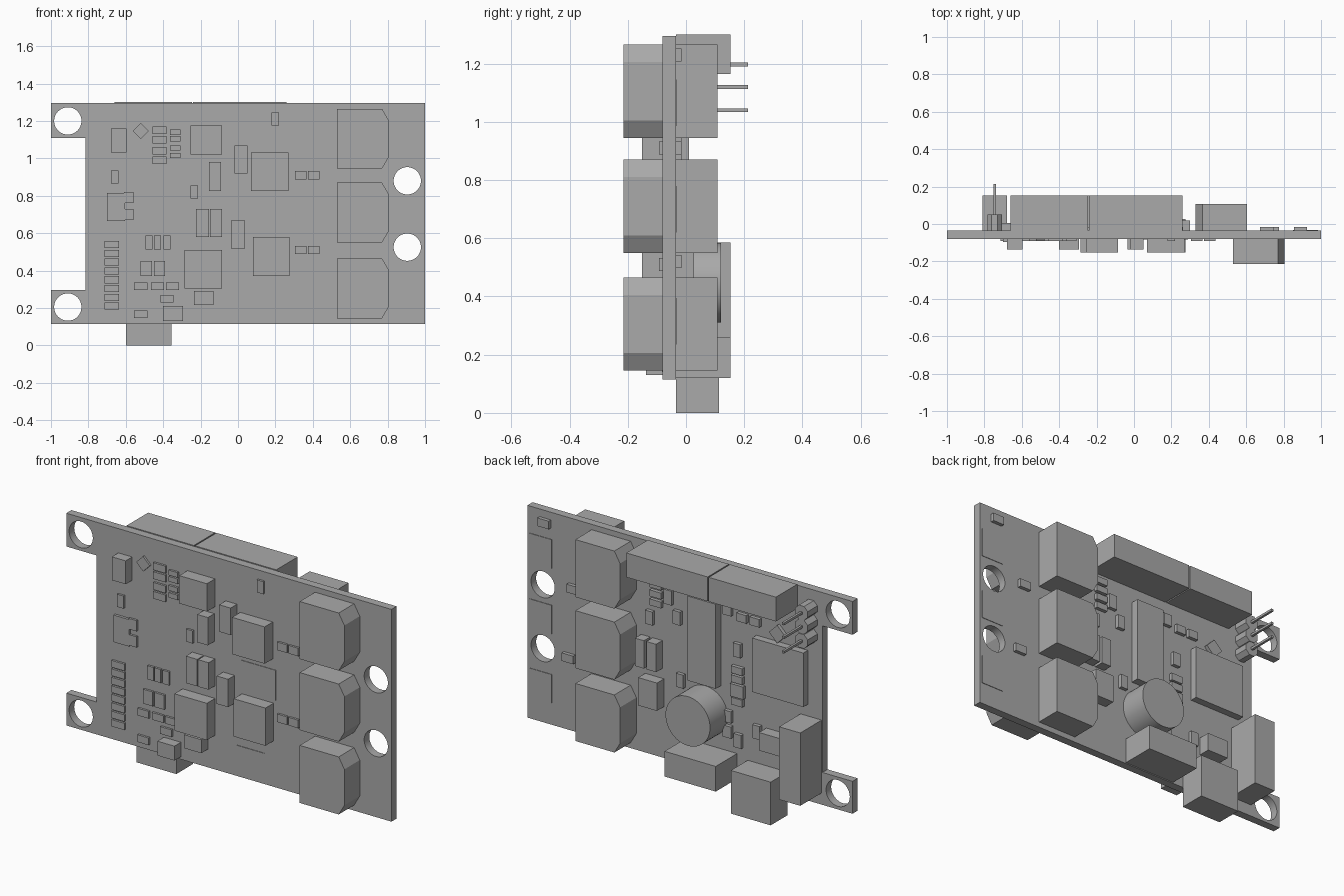
import bpy
import bmesh
from math import cos, sin, pi

default_cube = bpy.data.objects.get("Cube")
if default_cube:
    bpy.data.objects.remove(default_cube, do_unlink=True)

grey = bpy.data.materials.new("plain grey")
grey.use_nodes = True
grey.diffuse_color = (0.4, 0.4, 0.4, 1)
grey.node_tree.nodes["Principled BSDF"].inputs["Base Color"].default_value = grey.diffuse_color

FRONT, BACK = -0.08, -0.035   # the two faces of the circuit board


def rectangle(left, right, bottom, top):
    return [(left, bottom), (right, bottom), (right, top), (left, top)]


def centred(x, z, width, height):
    return rectangle(x - width / 2, x + width / 2, z - height / 2, z + height / 2)


def ring(x, z, radius, sides, turn=0.0):
    angles = [turn + 2 * pi * i / sides for i in range(sides)]
    return [(x + radius * cos(a), z + radius * sin(a)) for a in angles]


def prisms(name, outlines, start, end):
    """One object of upright outlines extruded from y=start to y=end."""
    bm = bmesh.new()
    for outline in outlines:
        face = bm.faces.new([bm.verts.new((x, start, z)) for x, z in outline])
        extruded = bmesh.ops.extrude_face_region(bm, geom=[face])["geom"]
        moved = [v for v in extruded if isinstance(v, bmesh.types.BMVert)]
        bmesh.ops.translate(bm, verts=moved, vec=(0, end - start, 0))
    bmesh.ops.recalc_face_normals(bm, faces=bm.faces)
    mesh = bpy.data.meshes.new(name)
    bm.to_mesh(mesh)
    bm.free()
    mesh.materials.append(grey)
    obj = bpy.data.objects.new(name, mesh)
    bpy.context.collection.objects.link(obj)
    return obj


def smooth(obj):
    bpy.ops.object.select_all(action="DESELECT")
    obj.select_set(True)
    bpy.context.view_layer.objects.active = obj
    bpy.ops.object.shade_smooth_by_angle()


def grid(xs, zs, width, height):
    return [centred(x, z, width, height) for x in xs for z in zs]


# Circuit board: notched outline with four mounting holes
curve = bpy.data.curves.new("circuit_board", "CURVE")
curve.dimensions = "2D"
curve.fill_mode = "BOTH"
curve.extrude = (BACK - FRONT) / 2
bottom, top, notch = 0.115, 1.295, -0.815
board_loops = [[(-1, bottom), (1, bottom), (1, top), (-1, top), (-1, 1.11),
                (notch, 1.11), (notch, 0.295), (-1, 0.295)]]
for hole in ((-0.91, 1.2), (-0.91, 0.205), (0.905, 0.88), (0.905, 0.525)):
    board_loops.append(ring(*hole, 0.073, 48))
for loop in board_loops:
    spline = curve.splines.new("POLY")
    spline.points.add(len(loop) - 1)
    for point, (x, z) in zip(spline.points, loop):
        point.co = (x, z, 0, 1)
    spline.use_cyclic_u = True
board = bpy.data.objects.new("circuit_board", curve)
bpy.context.collection.objects.link(board)
bpy.ops.object.select_all(action="DESELECT")
board.select_set(True)
bpy.context.view_layer.objects.active = board
board.location.y = (FRONT + BACK) / 2
board.rotation_euler.x = pi / 2
bpy.ops.object.convert(target="MESH")
board = bpy.context.object
board.data.materials.clear()
board.data.materials.append(grey)
smooth(board)

# Three chamfered inductors on each face
for level, z in zip(("lower", "middle", "upper"), (0.145, 0.55, 0.945)):
    for side, flat, tip, start, end in (("front", 0.53, 0.805, FRONT, -0.215),
                                        ("back", 0.605, 0.33, BACK, 0.108)):
        shoulder = tip - 0.035 if tip > flat else tip + 0.035
        prisms(f"{side}_inductor_{level}",
               [[(flat, z), (shoulder, z), (tip, z + 0.06), (tip, z + 0.26),
                 (shoulder, z + 0.32), (flat, z + 0.32)]], start, end)

# Front face: chips and tall capacitors
prisms("front_power_chips", [rectangle(-0.255, -0.085, 1.02, 1.175),
                             rectangle(0.07, 0.27, 0.825, 1.03),
                             rectangle(0.08, 0.275, 0.37, 0.58),
                             rectangle(-0.285, -0.085, 0.305, 0.51)], FRONT, -0.152)
prisms("front_capacitors", [rectangle(-0.155, -0.09, 0.825, 0.98),
                            rectangle(-0.02, 0.05, 0.92, 1.07),
                            rectangle(-0.225, -0.155, 0.58, 0.73),
                            rectangle(-0.15, -0.085, 0.58, 0.73),
                            rectangle(-0.035, 0.035, 0.515, 0.67),
                            rectangle(-0.235, -0.13, 0.215, 0.29),
                            rectangle(-0.4, -0.295, 0.13, 0.21),
                            rectangle(-0.68, -0.595, 1.03, 1.16)], FRONT, -0.137)
prisms("front_flat_chip", [rectangle(-0.7, -0.605, 0.665, 0.815)], FRONT, -0.095)
prisms("front_copper_pads", [rectangle(0.08, 0.29, 0.6, 0.767),
                             rectangle(0.05, 0.22, 0.14, 0.287)], FRONT, FRONT - 0.003)

# Front face: small flat parts in rows and columns
front_small = grid([-0.675], [0.21 + 0.047 * i for i in range(8)], 0.08, 0.038)
front_small += grid([-0.42], [0.99, 1.04, 1.1, 1.15], 0.075, 0.04)
front_small += grid([-0.335], [1.015, 1.055, 1.105, 1.14], 0.055, 0.028)
front_small += grid([-0.475, -0.43, -0.38], [0.55], 0.038, 0.075)
front_small += grid([-0.49, -0.42], [0.41], 0.06, 0.08)
front_small += grid([-0.52, -0.43, -0.35], [0.315], 0.07, 0.04)
front_small += grid([-0.585], [0.7, 0.79], 0.05, 0.06)
front_small += grid([0.335, 0.405], [0.51, 0.91], 0.06, 0.045)
for x, z in ((-0.66, 0.9), (-0.235, 0.82), (0.2, 1.21)):
    front_small.append(centred(x, z, 0.04, 0.07))
front_small += [centred(-0.52, 0.167, 0.07, 0.04), centred(-0.38, 0.25, 0.07, 0.04)]
front_small.append(ring(-0.52, 1.146, 0.042, 4))
prisms("front_small_parts", front_small, FRONT, FRONT - 0.012)

# Back face: connectors along the edges
prisms("top_connector_right", [rectangle(-0.66, -0.247, 1.165, 1.3)], BACK, 0.153)
prisms("top_connector_left", [rectangle(-0.24, 0.26, 1.165, 1.3)], BACK, 0.153)
prisms("side_connector", [rectangle(-0.81, -0.68, 0.18, 0.585)], BACK, 0.153)
prisms("bottom_socket", [rectangle(-0.6, -0.355, 0, 0.24)], BACK, 0.113)
prisms("bottom_connector", [rectangle(-0.29, 0.025, 0.12, 0.26)], BACK, 0.153)

# Back face: pin header with three pins
pin_heights = (1.04, 1.12, 1.197)
prisms("pin_header_base", [ring(-0.745, z, 0.042, 8, pi / 8) for z in pin_heights], BACK, 0.05)
prisms("header_pins", [centred(-0.745, z, 0.013, 0.013) for z in pin_heights], BACK, 0.213)

# Back face: round capacitor, chips and blocks
smooth(prisms("round_capacitor", [ring(-0.095, 0.447, 0.137, 48)], BACK, 0.12))
prisms("long_chip", [rectangle(-0.19, -0.015, 0.61, 1.08)], BACK, 0.01)
prisms("square_chip", [rectangle(-0.725, -0.41, 0.65, 0.95)], BACK, 0.005)
prisms("back_block", [rectangle(0.16, 0.275, 0.4, 0.555)], BACK, 0.027)
prisms("back_capacitors", [rectangle(0.245, 0.3, 0.61, 0.765),
                           rectangle(0.17, 0.23, 0.61, 0.765)], BACK, 0.02)
prisms("corner_block", [rectangle(-0.6, -0.47, 0.35, 0.45)], BACK, 0.03)
prisms("back_copper_pads", [rectangle(0.85, 0.985, z, z + 0.16) for z in (0.235, 0.62, 0.985)],
       BACK, BACK + 0.003)

# Back face: small flat parts
back_small = [centred(x, z, 0.07, 0.045) for x, z in ((0.89, 1.23), (0.74, 0.52), (0.71, 0.91))]
back_small += grid([0.2], [0.97, 1.02, 1.07, 1.12], 0.07, 0.035)
back_small += grid([0.125], [1.025], 0.05, 0.08)
back_small += grid([-0.3], [0.555, 0.68, 0.73], 0.07, 0.04)
back_small += grid([-0.3], [0.615], 0.08, 0.07)
back_small += grid([-0.24], [0.375, 0.46, 1.055], 0.05, 0.065)
back_small += grid([-0.33, -0.41], [1.03], 0.06, 0.045)
for x, z in ((0.24, 0.88), (0.07, 0.925), (-0.3, 0.843), (-0.305, 0.34), (-0.42, 0.42), (0.05, 0.58)):
    back_small.append(centred(x, z, 0.045, 0.075))
back_small.append(ring(-0.55, 1.0, 0.05, 4))
prisms("back_small_parts", back_small, BACK, BACK + 0.02)
